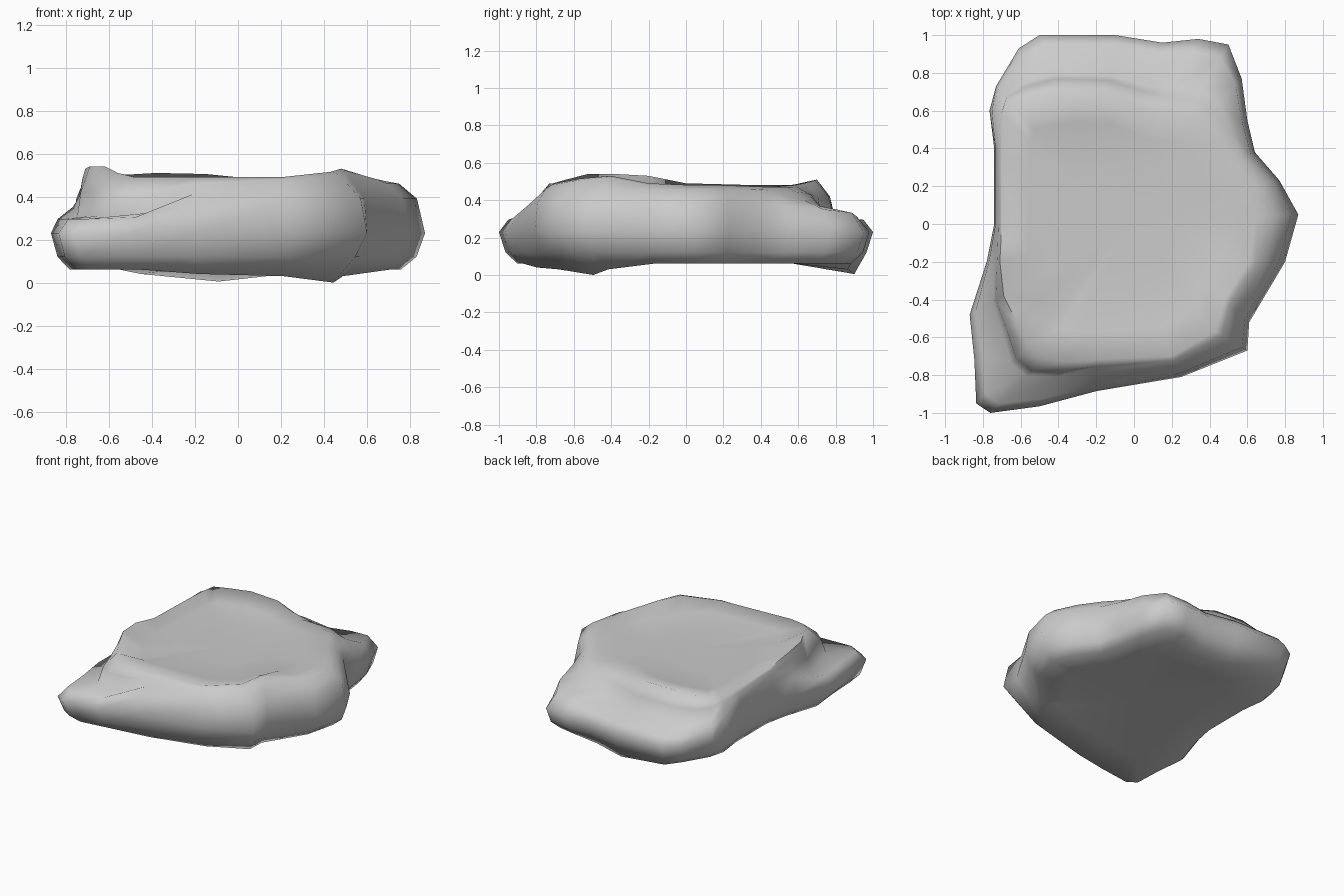
import bpy, bmesh
from mathutils import Vector

if "Cube" in bpy.data.objects:
    bpy.data.objects.remove(bpy.data.objects["Cube"])

# Widest outline of the rock, counter-clockwise from the right tip (x, y)
outer = [(.87, .05), (.77, .23), (.64, .38), (.60, .55), (.57, .77), (.50, .95),
         (.34, .98), (.15, .96), (-.1, 1), (-.5, 1), (-.61, .93), (-.73, .73),
         (-.765, .60), (-.74, .4), (-.74, 0), (-.78, -.2), (-.87, -.48),
         (-.845, -.72), (-.835, -.95), (-.76, -1), (-.5, -.965), (-.2, -.885),
         (.25, -.81), (.60, -.67), (.61, -.52), (.80, -.2)]

# Rim of the raised slab (x, y, z) and how strongly a lower ledge sits outside it
rim = [(.65, .04, .48, 0), (.60, .18, .48, 0), (.52, .32, .475, 0), (.45, .45, .47, .2),
       (.38, .54, .47, .4), (.26, .57, .47, .6), (.12, .58, .48, .8), (.0, .63, .49, 1),
       (-.15, .69, .505, 1), (-.38, .70, .51, 1), (-.55, .67, .50, 1), (-.66, .65, .49, .7),
       (-.69, .57, .48, 0), (-.70, .38, .48, 0), (-.70, 0, .49, 0), (-.71, -.2, .53, .4),
       (-.69, -.38, .54, 1), (-.62, -.52, .545, 1), (-.56, -.64, .51, 1),
       (-.48, -.71, .49, 1), (-.36, -.73, .49, .9), (-.2, -.72, .49, .3),
       (.2, -.70, .49, 0), (.43, -.57, .515, 0), (.48, -.40, .53, 0), (.61, -.2, .49, 0)]

# Undercut and height of the underside edge where it differs from the usual
undercut = {22: .84, 23: .74, 24: .80, 25: .88, 0: .87}
feet = {8: .005, 7: .03, 9: .04, 21: .04, 22: .03, 23: 0, 24: .03}


def column(i):
    """Points from the underside up the wall and onto the top."""
    ox, oy = outer[i]
    rx, ry, rz, ledge = rim[i]
    o, r = Vector((ox, oy)), Vector((rx, ry))
    mix = lambda a, b, t: a + (b - a) * t
    cut = undercut.get(i, .90)
    centre = Vector((-.05, -.02))
    return [(*(o * .6), .06), (*(o * cut), feet.get(i, .06)),
            (*(o * mix(cut, 1, .65)), .12),
            (*o, .23), (*mix(o, r, .17), mix(.39, .295, ledge)),
            (*mix(o, r, mix(.55, .68, ledge)), mix(.46, .31, ledge)),
            (*mix(o, r, mix(.8, .77, ledge)), mix(rz - .01, .42, ledge)),
            (*r, rz), (*mix(r, centre, .22), .47), (*mix(r, centre, .6), .46)]


# Rock body: rings joined into one closed skin
bm = bmesh.new()
cols = [[bm.verts.new(p) for p in column(i)] for i in range(len(outer))]
low = bm.verts.new((0, 0, .06))
high = bm.verts.new((-.05, -.02, .46))
for i, a in enumerate(cols):
    b = cols[(i + 1) % len(cols)]
    for k in range(len(a) - 1):
        bm.faces.new((a[k], b[k], b[k + 1], a[k + 1]))
    bm.faces.new((b[0], a[0], low))
    bm.faces.new((a[-1], b[-1], high))

# Small dent in the top near the front left corner
dent = Vector((-.51, -.53))
for v in bm.verts:
    d = (v.co.xy - dent).length
    if v.co.z > .4 and d < .12:
        v.co.z -= .05 * (1 - d / .12)
bmesh.ops.recalc_face_normals(bm, faces=bm.faces)

mesh = bpy.data.meshes.new("flat_rock")
bm.to_mesh(mesh)
bm.free()
rock = bpy.data.objects.new("flat_rock", mesh)
bpy.context.collection.objects.link(rock)
bpy.context.view_layer.objects.active = rock
rock.select_set(True)
bpy.ops.object.shade_smooth_by_angle(angle=1.4)
